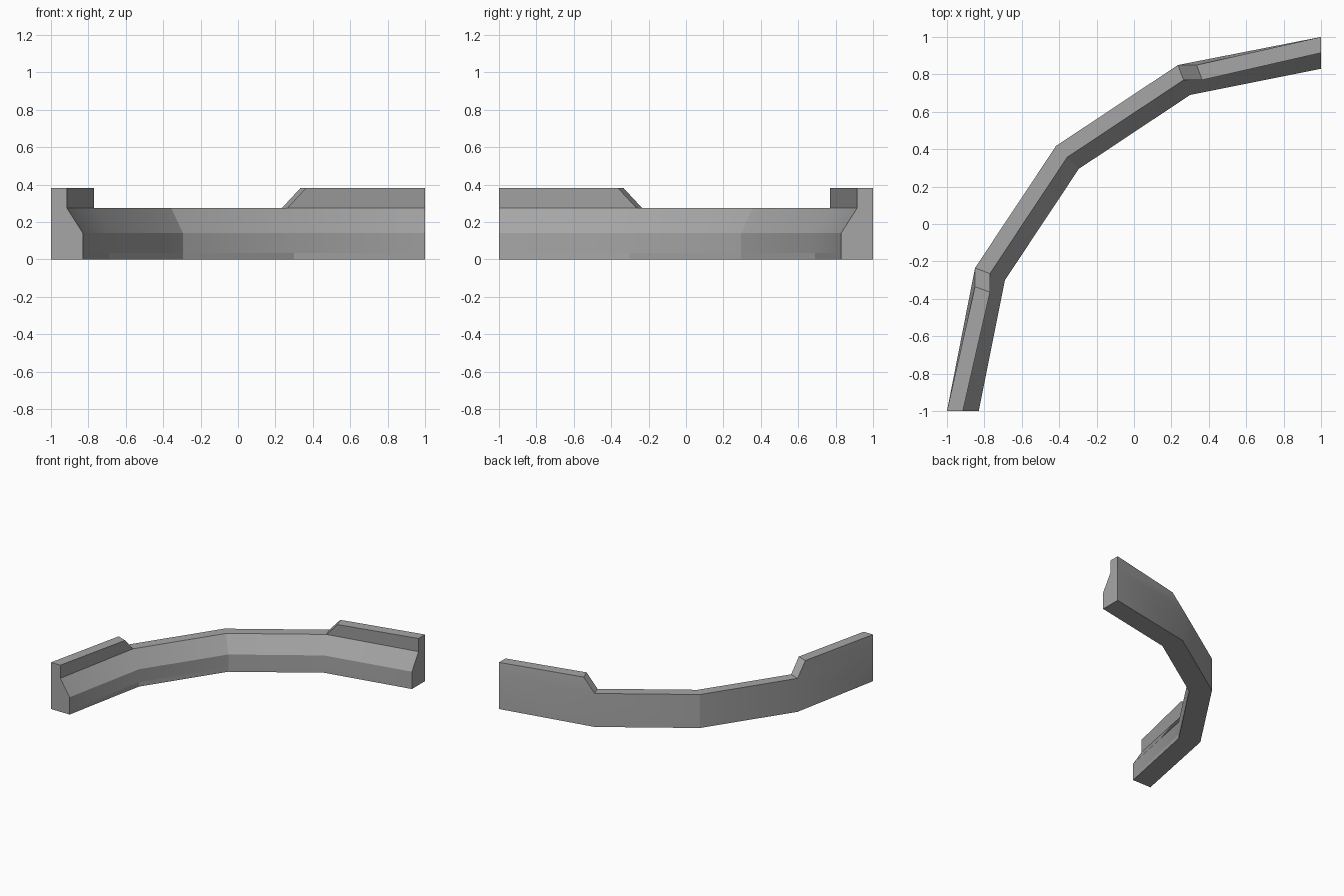
import bpy, bmesh, math

if "Cube" in bpy.data.objects:
    bpy.data.objects.remove(bpy.data.objects["Cube"], do_unlink=True)

# Single grey material
grey = bpy.data.materials.new("plain grey")
grey.use_nodes = True
colour = (0.38, 0.38, 0.38, 1)
grey.diffuse_color = colour
grey.node_tree.nodes["Principled BSDF"].inputs["Base Color"].default_value = colour


def mirrored(points):
    """Complete half of a curved path by reflecting it across the diagonal."""
    return points + [(-y, -x) for x, y in reversed(points)]


# Plan lines of the curved kerb, from its front end to its side end
outer = mirrored([(-1, -1), (-0.85, -0.235), (-0.415, 0.42)])
ledge = mirrored([(-0.915, -1), (-0.77, -0.265), (-0.355, 0.36)])
inner = mirrored([(-0.83, -1), (-0.69, -0.3), (-0.295, 0.295)])
BASE, STRIP, SLOPE, LEDGE, WALL = 0, 0.035, 0.142, 0.275, 0.383
RAMP = 0.1

bm = bmesh.new()


def line(points, z):
    return [bm.verts.new((x, y, z)) for x, y in points]


# Cross-section loop swept along the plan lines
rows = [line(outer, BASE), line(outer, LEDGE), line(ledge, LEDGE),
        line(inner, SLOPE), line(inner, STRIP), line(inner, BASE)]
last = len(outer) - 1
flat_faces = []
for r, row in enumerate(rows):
    nxt = rows[(r + 1) % len(rows)]
    for i in range(last):
        if r == 1 and i in (0, last - 1):
            continue  # covered by the raised end walls
        face = bm.faces.new((row[i], row[i + 1], nxt[i + 1], nxt[i]))
        if r in (4, 5):
            flat_faces.append(face)

# Raised end walls with a sloping end
for end, joint, (dx, dy) in ((0, 1, (0, -RAMP)), (last, last - 1, (RAMP, 0))):
    lo_out, lo_in = rows[1], rows[2]
    ox, oy = outer[joint]
    lx, ly = ledge[joint]
    top_out = line([outer[end], (ox + dx, oy + dy)], WALL)
    top_in = line([ledge[end], (lx + dx, ly + dy)], WALL)
    bm.faces.new((lo_out[end], lo_out[joint], top_out[1], top_out[0]))
    bm.faces.new((top_out[0], top_out[1], top_in[1], top_in[0]))
    bm.faces.new((top_in[0], top_in[1], lo_in[joint], lo_in[end]))
    bm.faces.new((top_out[1], lo_out[joint], lo_in[joint], top_in[1]))
    # End cap
    bm.faces.new([rows[0][end], lo_out[end], top_out[0], top_in[0],
                  lo_in[end]] + [row[end] for row in rows[3:]])

bmesh.ops.recalc_face_normals(bm, faces=bm.faces[:])
flat = [f.index for f in flat_faces] if not bm.faces.index_update() else []

mesh = bpy.data.meshes.new("curved_kerb")
bm.to_mesh(mesh)
bm.free()
mesh.materials.append(grey)
kerb = bpy.data.objects.new("curved_kerb", mesh)
bpy.context.collection.objects.link(kerb)

# Smooth along the bend, crisp profile edges, flat foot strip
bpy.context.view_layer.objects.active = kerb
kerb.select_set(True)
bpy.ops.object.shade_smooth_by_angle(angle=math.radians(28))
for i in flat:
    mesh.polygons[i].use_smooth = False
